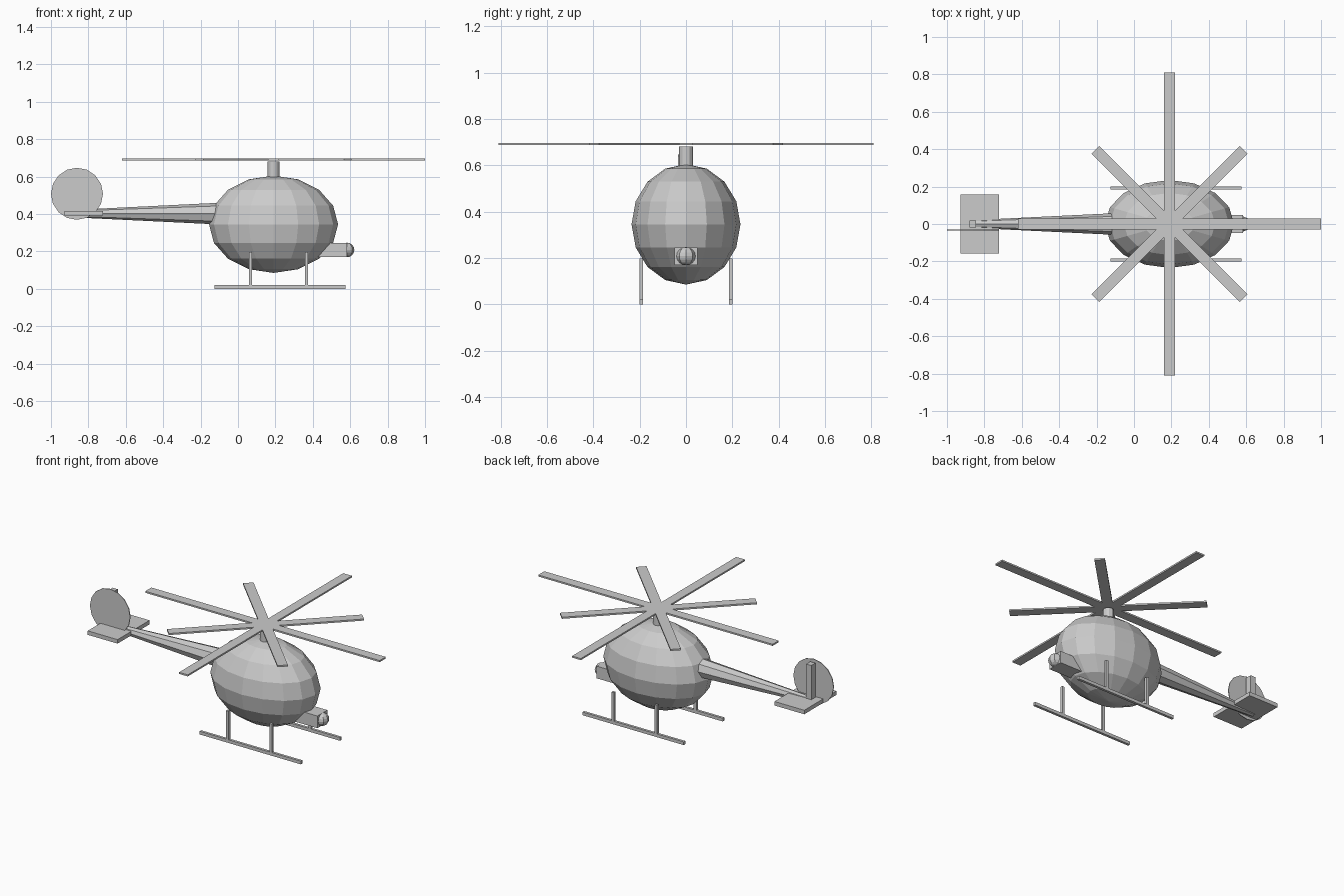
import bpy
import math
from mathutils import Matrix

if "Cube" in bpy.data.objects:
    bpy.data.objects.remove(bpy.data.objects["Cube"])


def box(name, x, y, z, rot=0.0):
    """Box from (min, max) ranges, turned about its own centre."""
    bpy.ops.mesh.primitive_cube_add(size=1)
    ob = bpy.context.object
    ob.name = name
    size = [r[1] - r[0] for r in (x, y, z)]
    mid = [(r[1] + r[0]) / 2 for r in (x, y, z)]
    ob.data.transform(Matrix.Diagonal((*size, 1)))
    ob.location = mid
    ob.rotation_euler.z = rot
    return ob


def ball(name, centre, radii, segments, rings):
    bpy.ops.mesh.primitive_uv_sphere_add(segments=segments, ring_count=rings, radius=1)
    ob = bpy.context.object
    ob.name = name
    ob.data.transform(Matrix.Diagonal((*radii, 1)))
    ob.location = centre
    return ob


def cone(name, centre, r1, r2, depth, sides, rot=(0, 0, 0)):
    bpy.ops.mesh.primitive_cone_add(vertices=sides, radius1=r1, radius2=r2, depth=depth,
                                    location=centre, rotation=rot)
    ob = bpy.context.object
    ob.name = name
    return ob


HUB_X = 0.19

# Cabin
ball("cabin", (HUB_X, 0, 0.345), (0.345, 0.235, 0.26), 16, 8)

# Tapered tail boom, wide end inside the cabin
cone("tail_boom", (-0.47, 0, 0.402), 0.06, 0.02, 0.82, 8, (0, -math.pi / 2, 0))

# Tail: stabilizer, fin post and rotor disc
box("stabilizer", (-0.928, -0.722), (-0.158, 0.158), (0.391, 0.416))
box("tail_fin", (-0.88, -0.845), (-0.02, 0.02), (0.40, 0.63))
cone("tail_rotor", (-0.861, -0.031, 0.508), 0.139, 0.139, 0.005, 16, (math.pi / 2, 0, 0))

# Mast
cone("rotor_mast", (HUB_X, 0, 0.62), 0.031, 0.031, 0.12, 12)

# Main rotor: two long and two short crossing blades
for i in range(4):
    half = 0.81 if i % 2 == 0 else 0.561
    box(f"rotor_blade_{i + 1}", (HUB_X - half, HUB_X + half), (-0.03, 0.03),
        (0.687, 0.697), i * math.pi / 4)

# Landing skids with two struts each
for side, s in (("left", 1), ("right", -1)):
    y = sorted((s * 0.185, s * 0.201))
    box(f"{side}_skid", (-0.125, 0.575), y, (0.0, 0.02))
    for part, x in (("rear", 0.067), ("front", 0.366)):
        box(f"{side}_{part}_strut", (x - 0.009, x + 0.009), y, (0.01, 0.198))

# Nose pod with round lens
box("nose_pod", (0.42, 0.583), (-0.049, 0.049), (0.17, 0.246))
ball("nose_lens", (0.583, 0, 0.208), (0.039, 0.041, 0.039), 8, 8)
